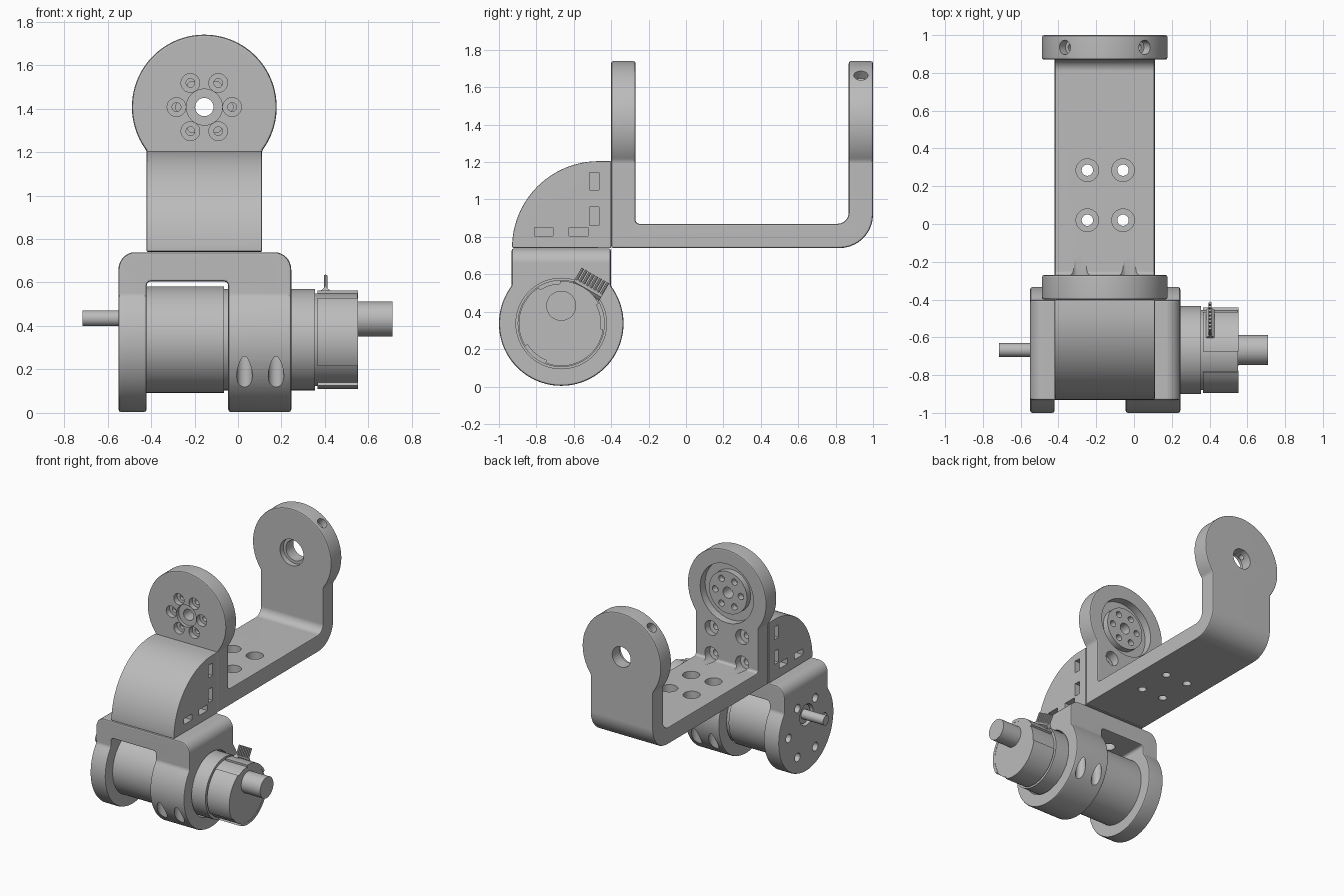
import bpy, bmesh
from math import cos, sin, radians, acos, pi
from mathutils import Vector

if "Cube" in bpy.data.objects:
    bpy.data.objects.remove(bpy.data.objects["Cube"], do_unlink=True)

GREY = bpy.data.materials.new("plain grey")
GREY.use_nodes = True
GREY.diffuse_color = (0.5, 0.5, 0.5, 1)
GREY.node_tree.nodes["Principled BSDF"].inputs["Base Color"].default_value = (0.5, 0.5, 0.5, 1)

CX = -0.155             # centre plane of the arm
DISC_Z = 1.407          # pivot height
MY, MZ = -0.667, 0.337  # motor axis
R, HALF = 0.333, 0.265  # round ends and neck half width


def arc(cx, cy, r, a0, a1, n=10):
    step = (a1 - a0) / n
    return [(cx + r * cos(radians(a0 + i * step)), cy + r * sin(radians(a0 + i * step)))
            for i in range(n + 1)]


def keyhole(cx, cz, end):
    """Round end with a straight neck running to height `end`."""
    s = 1 if end > cz else -1
    a = acos(HALF / R) * 180 / pi
    pts = arc(cx, cz, R, s * (180 - a), s * (360 + a), 72)
    return pts + [(cx + HALF, end), (cx - HALF, end)]


def add(bm, name):
    bmesh.ops.recalc_face_normals(bm, faces=bm.faces)
    me = bpy.data.meshes.new(name)
    bm.to_mesh(me)
    bm.free()
    me.materials.append(GREY)
    ob = bpy.data.objects.new(name, me)
    bpy.context.collection.objects.link(ob)
    return ob


def prism(name, pts, axis, a, b):
    place = {"x": lambda u, v, t: (t, u, v), "y": lambda u, v, t: (u, t, v)}[axis]
    bm = bmesh.new()
    lo = [bm.verts.new(place(u, v, a)) for u, v in pts]
    hi = [bm.verts.new(place(u, v, b)) for u, v in pts]
    bm.faces.new(lo)
    bm.faces.new(hi)
    for i in range(len(pts)):
        j = (i + 1) % len(pts)
        bm.faces.new((lo[i], lo[j], hi[j], hi[i]))
    return add(bm, name)


def rod(name, p, q, r, n=32):
    p, q = Vector(p), Vector(q)
    m = (q - p).to_track_quat("Z", "Y").to_matrix().to_4x4()
    m.translation = (p + q) / 2
    bm = bmesh.new()
    bmesh.ops.create_cone(bm, cap_ends=True, segments=n, radius1=r, radius2=r,
                          depth=(q - p).length, matrix=m)
    return add(bm, name)


def rod_x(name, x0, x1, r, z=MZ, y=MY, n=64):
    return rod(name, (x0, y, z), (x1, y, z), r, n)


def box(name, x, y, z):
    return prism(name, [(y[0], z[0]), (y[1], z[0]), (y[1], z[1]), (y[0], z[1])], "x", *x)


def apply(ob, kind, **props):
    m = ob.modifiers.new(kind, kind)
    for k, v in props.items():
        setattr(m, k, v)
    bpy.context.view_layer.objects.active = ob
    bpy.ops.object.modifier_apply(modifier=m.name)


def boolean(ob, cutter, op="DIFFERENCE"):
    apply(ob, "BOOLEAN", object=cutter, operation=op, solver="EXACT")
    bpy.data.objects.remove(cutter, do_unlink=True)


def cut(ob, p, q, r):
    boolean(ob, rod("cutter", p, q, r))


def soften(ob, w=0.012):
    apply(ob, "BEVEL", width=w, segments=2, limit_method="ANGLE", angle_limit=radians(35))


def finish(ob, weighted=False):
    bpy.ops.object.select_all(action="DESELECT")
    ob.select_set(True)
    bpy.context.view_layer.objects.active = ob
    bpy.ops.object.shade_smooth_by_angle(angle=radians(28))
    if weighted:
        apply(ob, "WEIGHTED_NORMAL", keep_sharp=True)


# U-shaped arm: side profile trimmed by the round-ended front outline
outline = [(-0.4, 0.74)] + arc(0.82, 0.92, 0.18, -90, 0)
outline += [(1.0, 1.8), (0.87, 1.8)] + arc(0.81, 0.93, 0.06, 0, -90, 6)
outline += arc(-0.25, 0.89, 0.02, 270, 180, 3) + [(-0.27, 1.8), (-0.4, 1.8)]
arm = prism("u_arm", outline, "x", CX - 0.5, CX + 0.5)
boolean(arm, prism("trim", keyhole(CX, DISC_Z, 0.6), "y", -0.6, 1.2), "INTERSECT")
soften(arm)

# Front pivot: back pocket, centre recess and bolt circle
cut(arm, (CX, -0.33, DISC_Z), (CX, -0.2, DISC_Z), 0.225)
cut(arm, (CX, -0.5, DISC_Z), (CX, -0.375, DISC_Z), 0.083)
cut(arm, (CX, -0.5, DISC_Z), (CX, -0.2, DISC_Z), 0.042)
bolts = [(CX + 0.128 * cos(i * pi / 3), DISC_Z + 0.128 * sin(i * pi / 3)) for i in range(6)]
for x, z in bolts:
    cut(arm, (x, -0.5, z), (x, -0.36, z), 0.043)
    cut(arm, (x, -0.5, z), (x, -0.2, z), 0.02)

# Back pivot: stepped bore and slanted set-screw holes
cut(arm, (CX, 0.8, DISC_Z), (CX, 0.91, DISC_Z), 0.1)
cut(arm, (CX, 0.8, DISC_Z), (CX, 1.1, DISC_Z), 0.078)
for s in (-1, 1):
    def radial(d):
        return (CX + s * d * 0.636, 0.935, DISC_Z + d * 0.772)
    cut(arm, radial(0.28), radial(0.4), 0.038)
    cut(arm, radial(0.05), radial(0.4), 0.02)

# Counterbored holes in the floor and in the front upright
for x in (-0.247, -0.058):
    for y in (0.02, 0.285):
        cut(arm, (x, y, 0.81), (x, y, 0.95), 0.06)
        cut(arm, (x, y, 0.6), (x, y, 0.95), 0.03)
for x in (-0.285, -0.025):
    for z in (0.9, 1.1):
        cut(arm, (x, -0.33, z), (x, 0.1, z + 0.06), 0.055)
        cut(arm, (x, -0.5, z), (x, -0.2, z), 0.025)
finish(arm, True)

# Output horn inside the pocket
horn = rod("pivot_horn", (CX, -0.335, DISC_Z), (CX, -0.285, DISC_Z), 0.16, 48)
for x, z in bolts:
    cut(horn, (x * 0.85 + CX * 0.15, -0.4, z * 0.85 + DISC_Z * 0.15),
        (x * 0.85 + CX * 0.15, -0.2, z * 0.85 + DISC_Z * 0.15), 0.024)
cut(horn, (CX, -0.4, DISC_Z), (CX, -0.2, DISC_Z), 0.042)
finish(horn)

# Quarter-round joint block with nut slots on both sides
block = prism("quarter_block", [(-0.4, 0.74)] + [(-0.4, 1.205)]
              + arc(-0.467, 0.742, 0.463, 90, 180, 24), "x", CX - HALF, CX + HALF)
soften(block, 0.006)
slots = [((-0.515, -0.465), (1.05, 1.145)), ((-0.515, -0.465), (0.86, 0.96)),
         ((-0.81, -0.71), (0.805, 0.85)), ((-0.625, -0.525), (0.805, 0.85))]
for y, z in slots:
    for x in ((-0.5, -0.25), (-0.06, 0.2)):
        boolean(block, box("cutter", x, y, z))
finish(block, True)

# Motor bracket: arch profile trimmed by the round-bottomed side outline
arch = [(-0.55, -0.1), (-0.42, -0.1)] + arc(-0.4, 0.585, 0.02, 180, 90, 3)
arch += arc(-0.065, 0.585, 0.02, 90, 0, 3) + [(-0.045, -0.1), (0.245, -0.1)]
arch += arc(0.165, 0.66, 0.08, 0, 90, 8) + arc(-0.47, 0.66, 0.08, 90, 180, 8)
bracket = prism("motor_bracket", arch, "y", -1.2, -0.1)
boolean(bracket, prism("trim", keyhole(MY, MZ, 0.739), "x", -0.8, 0.6), "INTERSECT")
soften(bracket)
boolean(bracket, rod_x("cutter", -0.1, 0.4, 0.242))
boolean(bracket, rod_x("cutter", -0.7, -0.4, 0.08, 0.435))
for i in range(6):
    y, z = MY + 0.215 * cos(i * pi / 3), MZ + 0.215 * sin(i * pi / 3)
    cut(bracket, (-0.7, y, z), (-0.44, y, z), 0.032)
for x in (0.03, 0.175):
    for s in (-1, 1):
        cut(bracket, (x, MY + s * 0.288, -0.1), (x, MY + s * 0.288, 0.31), 0.036)
for x in (-0.25, -0.1):
    for y in (-0.76, -0.575):
        cut(bracket, (x, y, 0.5), (x, y, 0.67), 0.045)
finish(bracket, True)

# Motor, gearbox, encoder and shafts
for name, x0, x1, r, z in [
        ("gearbox", -0.425, -0.065, 0.245, MZ), ("motor_neck", -0.07, -0.04, 0.233, MZ),
        ("motor_can", -0.045, 0.355, 0.233, MZ), ("encoder_core", 0.35, 0.55, 0.213, MZ),
        ("gearbox_boss", -0.53, -0.42, 0.07, 0.435),
        ("output_shaft", -0.715, -0.42, 0.036, 0.435), ("rear_shaft", 0.54, 0.71, 0.08, 0.432)]:
    finish(rod_x(name, x0, x1, r, z))

# Encoder shell in three curved sections
for i, (a0, a1) in enumerate([(28, 92), (122, 212), (248, 352)]):
    pts = arc(MY, MZ, 0.227, a0, a1, 20) + arc(MY, MZ, 0.205, a1, a0, 20)
    finish(prism("encoder_shell_%d" % (i + 1), pts, "x", 0.365, 0.552))

# Connector with a slanted row of pins
along, out = Vector((0, 0.866, -0.5)), Vector((0, 0.5, 0.866))
mid = Vector((0.403, -0.527, 0.52))
rod("connector_base", mid - along * 0.085, mid + along * 0.085, 0.022, 4)
for i in range(8):
    p = mid + along * (i - 3.5) * 0.022
    rod("connector_pin_%d" % (i + 1), p - out * 0.02, p + out * 0.085, 0.008, 8)
